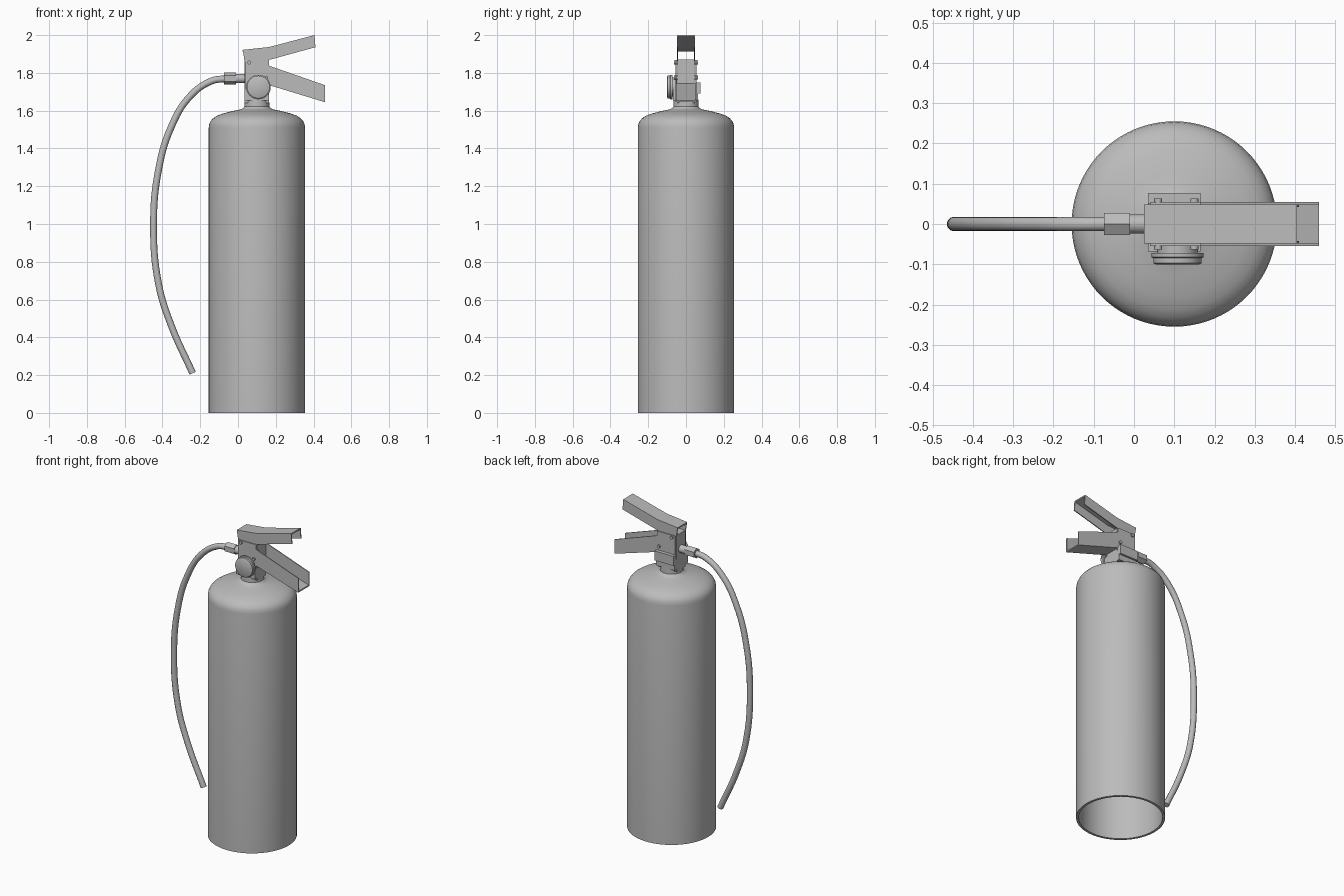
import bpy, bmesh, math
from mathutils import Vector, Matrix

if "Cube" in bpy.data.objects:
    bpy.data.objects.remove(bpy.data.objects["Cube"])

grey = bpy.data.materials.new("plain_grey")
grey.use_nodes = True
tone = (0.5, 0.5, 0.5, 1)
grey.diffuse_color = tone
grey.node_tree.nodes["Principled BSDF"].inputs["Base Color"].default_value = tone

AXIS = 0.1  # x position of the tank axis


def finish(name, bm, smooth=True):
    bmesh.ops.remove_doubles(bm, verts=bm.verts, dist=1e-5)
    bmesh.ops.recalc_face_normals(bm, faces=bm.faces)
    mesh = bpy.data.meshes.new(name)
    bm.to_mesh(mesh)
    bm.free()
    mesh.materials.append(grey)
    ob = bpy.data.objects.new(name, mesh)
    bpy.context.collection.objects.link(ob)
    if smooth:
        bpy.ops.object.select_all(action="DESELECT")
        ob.select_set(True)
        bpy.context.view_layer.objects.active = ob
        bpy.ops.object.shade_smooth_by_angle(angle=math.radians(35))
    return ob


def lathe(name, profile, origin, axis="Z", sides=64):
    """Spin (radius, height) points around an axis through origin."""
    bm = bmesh.new()
    vs = [bm.verts.new((r, 0, h)) for r, h in profile]
    es = [bm.edges.new(pair) for pair in zip(vs, vs[1:])]
    bmesh.ops.spin(bm, geom=vs + es, cent=(0, 0, 0), axis=(0, 0, 1),
                   angle=math.tau, steps=sides, use_merge=True)
    turn = Vector((0, 0, 1)).rotation_difference(
        {"X": Vector((1, 0, 0)), "Y": Vector((0, 1, 0)), "Z": Vector((0, 0, 1))}[axis])
    bmesh.ops.transform(bm, verts=bm.verts,
                        matrix=Matrix.Translation(origin) @ turn.to_matrix().to_4x4())
    return finish(name, bm)


def disc(name, r, length, origin, axis, sides=32):
    return lathe(name, [(0, 0), (r, 0), (r, length), (0, length)], origin, axis, sides)


def prism(name, outline, y0, y1):
    """Extrude an (x, z) outline across the y direction."""
    bm = bmesh.new()
    face = bm.faces.new([bm.verts.new((x, y0, z)) for x, z in outline])
    out = bmesh.ops.extrude_face_region(bm, geom=[face])["geom"]
    bmesh.ops.translate(bm, vec=(0, y1 - y0, 0),
                        verts=[v for v in out if isinstance(v, bmesh.types.BMVert)])
    return finish(name, bm, smooth=False)


def box(name, x0, x1, y0, y1, z0, z1):
    return prism(name, [(x0, z0), (x1, z0), (x1, z1), (x0, z1)], y0, y1)


def strip(path, dz):
    return path + [(x, z + dz) for x, z in reversed(path)]


# Tank: hollow shell with open foot, rounded shoulder and neck
lathe("tank", [(0, 1.48), (0.18, 1.47), (0.24, 1.43), (0.24, 0), (0.255, 0),
               (0.255, 1.51), (0.252, 1.53), (0.245, 1.545), (0.232, 1.56),
               (0.212, 1.573), (0.18, 1.585), (0.13, 1.598), (0.09, 1.606),
               (0.074, 1.612), (0.066, 1.622), (0.065, 1.66), (0, 1.66)], (AXIS, 0, 0), sides=80)

# Valve body
box("valve_core", 0.035, 0.165, -0.045, 0.045, 1.64, 1.87)
box("valve_collar", 0.035, 0.165, -0.068, 0.064, 1.655, 1.72)
box("valve_back_plate", 0.035, 0.165, 0.05, 0.077, 1.69, 1.75)

# Pressure gauge on the front
lathe("gauge", [(0, 0), (0.05, 0), (0.05, 0.025), (0.065, 0.025), (0.065, 0.035),
                (0.06, 0.038), (0.06, 0.05), (0.055, 0.053), (0, 0.053)],
      (0.108, -0.047, 1.725), "Y", 48).scale.y = 1
bpy.data.objects["gauge"].data.transform(
    Matrix.Translation((0, -0.094, 0)) @ Matrix.Scale(-1, 4, (0, 1, 0)))
bpy.data.objects["gauge"].data.flip_normals()

# Squeeze lever: channel open underneath
top_path = [(0.025, 1.922), (0.165, 1.937), (0.405, 2.0)]
lever_side = top_path + [(0.41, 1.936), (0.17, 1.87), (0.035, 1.86)]
prism("squeeze_lever_top", strip(top_path, -0.008), -0.048, 0.048)

# Carry handle: channel open on top, bracketed to the valve
low_path = [(0.165, 1.735), (0.46, 1.645)]
handle_side = [(0.04, 1.69), (0.165, 1.69)] + low_path + [
    (0.46, 1.735), (0.165, 1.838), (0.165, 1.868), (0.04, 1.868)]
prism("carry_handle_floor", strip(low_path, 0.008), -0.055, 0.055)

# Side walls and pins, mirrored front to back
for side, s in (("front", -1), ("back", 1)):
    prism("squeeze_lever_wall_" + side, lever_side, s * 0.042, s * 0.048)
    prism("carry_handle_wall_" + side, handle_side, s * 0.049, s * 0.055)
for name, x, z in (("lever_pin", 0.06, 1.855), ("handle_pin", 0.15, 1.775)):
    disc(name, 0.01, 0.126, (x, -0.063, z), "Y", 16)

# Hose connector
disc("hose_stem", 0.024, 0.08, (-0.025, 0, 1.77), "X", 24)
disc("hose_nut", 0.032, 0.065, (-0.075, 0, 1.77), "X", 6)

# Hose
points = [(-0.06, 1.77), (-0.14, 1.757), (-0.255, 1.675), (-0.355, 1.51), (-0.42, 1.29),
          (-0.447, 1.0), (-0.42, 0.68), (-0.355, 0.467), (-0.24, 0.21)]
curve = bpy.data.curves.new("hose", "CURVE")
curve.dimensions = "3D"
curve.bevel_depth = 0.018
curve.bevel_resolution = 4
curve.use_fill_caps = True
curve.resolution_u = 8
spline = curve.splines.new("BEZIER")
spline.bezier_points.add(len(points) - 1)
for bp, (x, z) in zip(spline.bezier_points, points):
    bp.co = (x, 0, z)
    bp.handle_left_type = bp.handle_right_type = "AUTO"
curve.materials.append(grey)
hose = bpy.data.objects.new("hose", curve)
bpy.context.collection.objects.link(hose)
